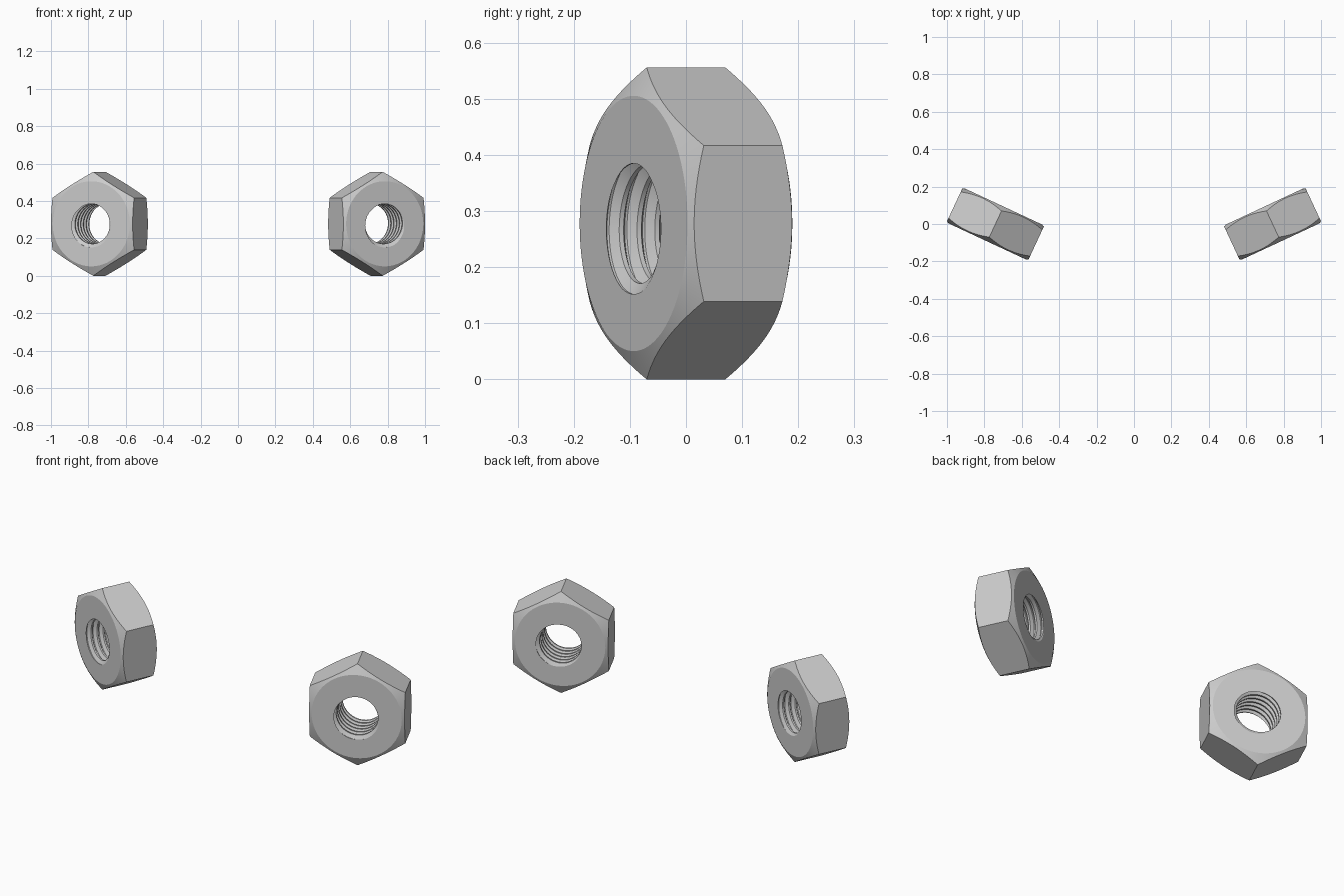
import bpy, bmesh, math

if "Cube" in bpy.data.objects:
    bpy.data.objects.remove(bpy.data.objects["Cube"])

N = 96                       # steps around the nut
H = 0.103                    # half thickness
CORNER = 0.278               # hexagon corner radius
APOTHEM = CORNER * math.cos(math.pi / 6)
DISC_R = 0.2275              # flat round face
CHAMFER = 0.51               # slope of the conical chamfer
PITCH, CREST, ROOT = 0.035, 0.107, 0.126
TILT = math.radians(25)
PROFILE = [(0, CREST), (0.25, CREST), (0.5625, ROOT), (0.6875, ROOT), (1, CREST)]


def thread_radius(u):
    u %= 1.0
    for (a, ra), (b, rb) in zip(PROFILE, PROFILE[1:]):
        if u <= b:
            return ra + (rb - ra) * (u - a) / (b - a)


def section(theta):
    """Closed (radius, y) outline of the nut at one angle from straight up."""
    turn = theta / (2 * math.pi)
    pts = []
    # threaded bore, rows follow the helix and are trimmed at both faces
    for k in range(-2, int(2 * H / PITCH) + 3):
        for f, _ in PROFILE[:-1]:
            y = -H + PITCH * (k + f - 0.125 + turn)
            y = max(-H, min(H, y))
            pts.append((thread_radius((y + H) / PITCH - turn + 0.125), y))
    # round faces, chamfer and hexagon flats
    hex_r = APOTHEM / math.cos(theta % (math.pi / 3) - math.pi / 6)
    edge = H - CHAMFER * (hex_r - DISC_R)
    pts += [(DISC_R, H), (hex_r, edge), (hex_r, -edge), (DISC_R, -H)]
    return pts


def nut_mesh():
    bm = bmesh.new()
    cols = []
    for j in range(N + 1):
        t = 2 * math.pi * j / N
        cols.append([bm.verts.new((r * math.sin(t), y, r * math.cos(t)))
                     for r, y in section(t)])
    for a, b in zip(cols, cols[1:]):
        for i in range(len(a)):
            k = (i + 1) % len(a)
            bm.faces.new((a[i], a[k], b[k], b[i]))
    bmesh.ops.remove_doubles(bm, verts=bm.verts, dist=1e-5)
    bmesh.ops.recalc_face_normals(bm, faces=bm.faces)
    me = bpy.data.meshes.new("hex_nut")
    bm.to_mesh(me)
    bm.free()
    return me


# two nuts turned away from each other
mesh = nut_mesh()
for name, side in (("right_nut", 1), ("left_nut", -1)):
    ob = bpy.data.objects.new(name, mesh.copy())
    bpy.context.collection.objects.link(ob)
    ob.location = (side * 0.741, 0, CORNER)
    ob.rotation_euler = (0, 0, side * TILT)
    bpy.ops.object.select_all(action='DESELECT')
    ob.select_set(True)
    bpy.context.view_layer.objects.active = ob
    bpy.ops.object.shade_smooth_by_angle(angle=math.radians(20))
